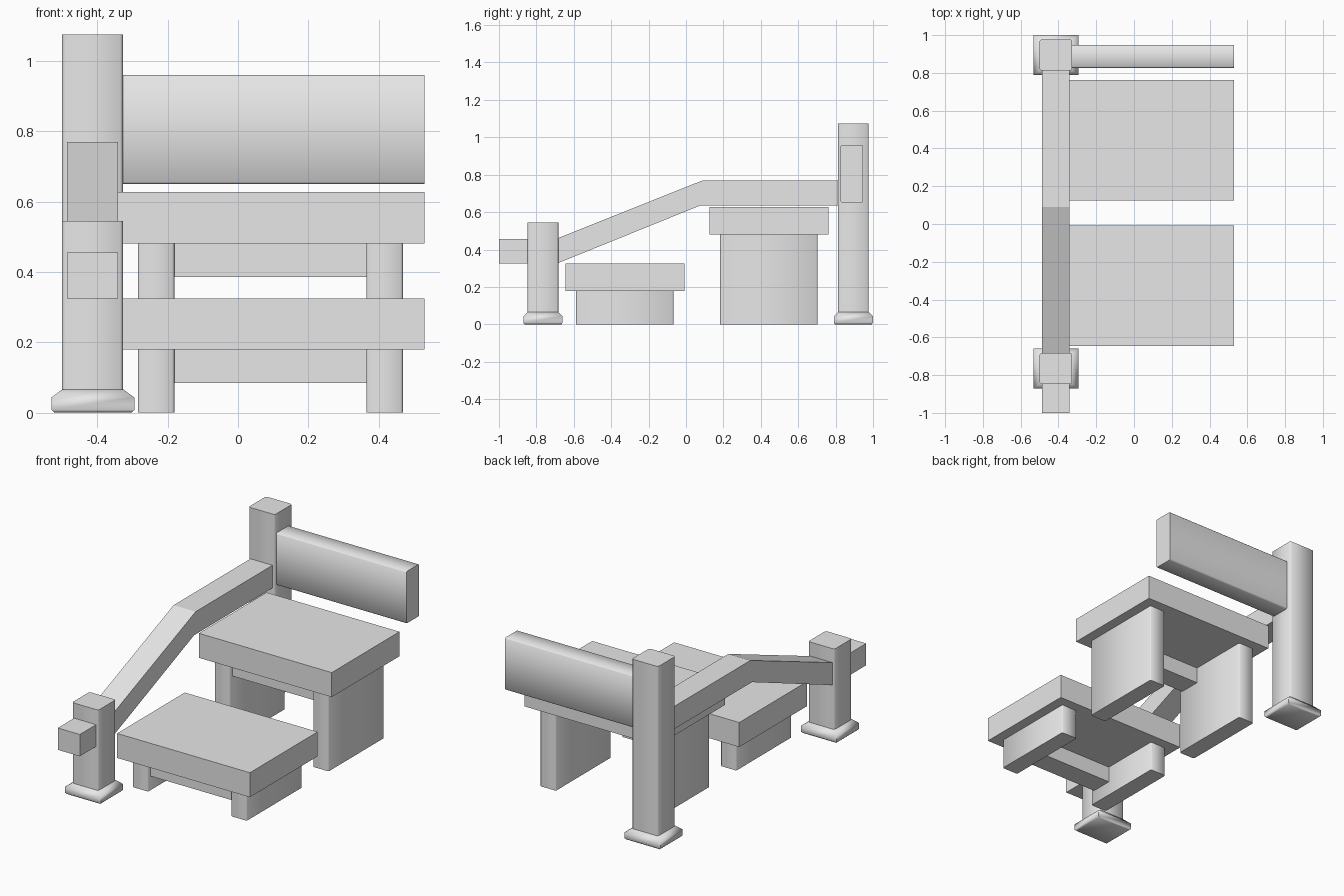
import bpy, bmesh, math

cube = bpy.data.objects.get("Cube")
if cube:
    bpy.data.objects.remove(cube, do_unlink=True)

grey = bpy.data.materials.new("plain grey")
grey.use_nodes = True
grey.diffuse_color = (0.8, 0.8, 0.8, 1)
grey.node_tree.nodes["Principled BSDF"].inputs["Base Color"].default_value = (0.8, 0.8, 0.8, 1)


def finish(name, bm, smooth=None):
    bmesh.ops.recalc_face_normals(bm, faces=bm.faces)
    me = bpy.data.meshes.new(name)
    bm.to_mesh(me)
    bm.free()
    me.materials.append(grey)
    ob = bpy.data.objects.new(name, me)
    bpy.context.collection.objects.link(ob)
    if smooth:
        bpy.ops.object.select_all(action='DESELECT')
        ob.select_set(True)
        bpy.context.view_layer.objects.active = ob
        bpy.ops.object.shade_smooth_by_angle(angle=math.radians(smooth))
    return ob


def box(name, x, y, z, bevel=0.0, axis=None, smooth=None):
    """Box between limits; bevels only the edges running along the given axis."""
    bm = bmesh.new()
    bmesh.ops.create_cube(bm, size=1)
    for v in bm.verts:
        for i, (lo, hi) in enumerate((x, y, z)):
            v.co[i] = lo if v.co[i] < 0 else hi
    if bevel:
        edges = [e for e in bm.edges
                 if abs((e.verts[0].co - e.verts[1].co).normalized()[axis]) > 0.9]
        bmesh.ops.bevel(bm, geom=edges, offset=bevel, segments=1, affect='EDGES')
    return finish(name, bm, smooth)


def base(name, cx, cy):
    """Square foot with a flat rim and a sloping shoulder up to the post."""
    bm = bmesh.new()
    rings = []
    for hx, hy, z in ((0.110, 0.098, 0.0), (0.118, 0.105, 0.008),
                      (0.118, 0.105, 0.043), (0.087, 0.082, 0.066)):
        rings.append([bm.verts.new((cx + sx * hx, cy + sy * hy, z))
                      for sx, sy in ((-1, -1), (1, -1), (1, 1), (-1, 1))])
    for a, b in zip(rings, rings[1:]):
        for i in range(4):
            j = (i + 1) % 4
            bm.faces.new((a[i], a[j], b[j], b[i]))
    bm.faces.new(rings[0])
    bm.faces.new(rings[-1])
    return finish(name, bm, 60)


# Posts with their feet
for name, cy, top in (("front", -0.765, 0.545), ("back", 0.895, 1.075)):
    box(name + "_post", (-0.50, -0.327), (cy - 0.082, cy + 0.082), (0.05, top),
        0.008, 2, 50)
    base(name + "_post_base", -0.413, cy)

# Handrail: level stub, sloping run, level run
profile = [(-1.0, 0.325), (-0.69, 0.325), (0.075, 0.635), (0.82, 0.635),
           (0.82, 0.77), (0.09, 0.77), (-0.70, 0.455), (-1.0, 0.455)]
bm = bmesh.new()
left, right = [[bm.verts.new((x, y, z)) for y, z in profile] for x in (-0.487, -0.342)]
n = len(profile)
for i in range(n):
    j = (i + 1) % n
    bm.faces.new((left[i], left[j], right[j], right[i]))
# Caps split into the three straight runs
for s in (left, right):
    for quad in ((0, 1, 6, 7), (1, 2, 5, 6), (2, 3, 4, 5)):
        bm.faces.new([s[k] for k in quad])
finish("handrail", bm)

# Back board fixed to the tall post
box("back_board", (-0.34, 0.53), (0.827, 0.947), (0.65, 0.96), 0.006, 0, 50)

# Two steps: tread, a pair of panel legs, and a front stretcher
for name, y0, top in (("lower", -0.645, 0.325), ("upper", 0.125, 0.627)):
    under = top - 0.146
    box(name + "_tread", (-0.345, 0.53), (y0, y0 + 0.637), (under, top))
    for side, x0 in (("right", -0.285), ("left", 0.365)):
        box(f"{name}_{side}_leg", (x0, x0 + 0.104), (y0 + 0.058, y0 + 0.578),
            (0, under), 0.006, 2, 50)
    box(name + "_stretcher", (-0.182, 0.366), (y0 + 0.08, y0 + 0.21),
        (under - 0.095, under))
